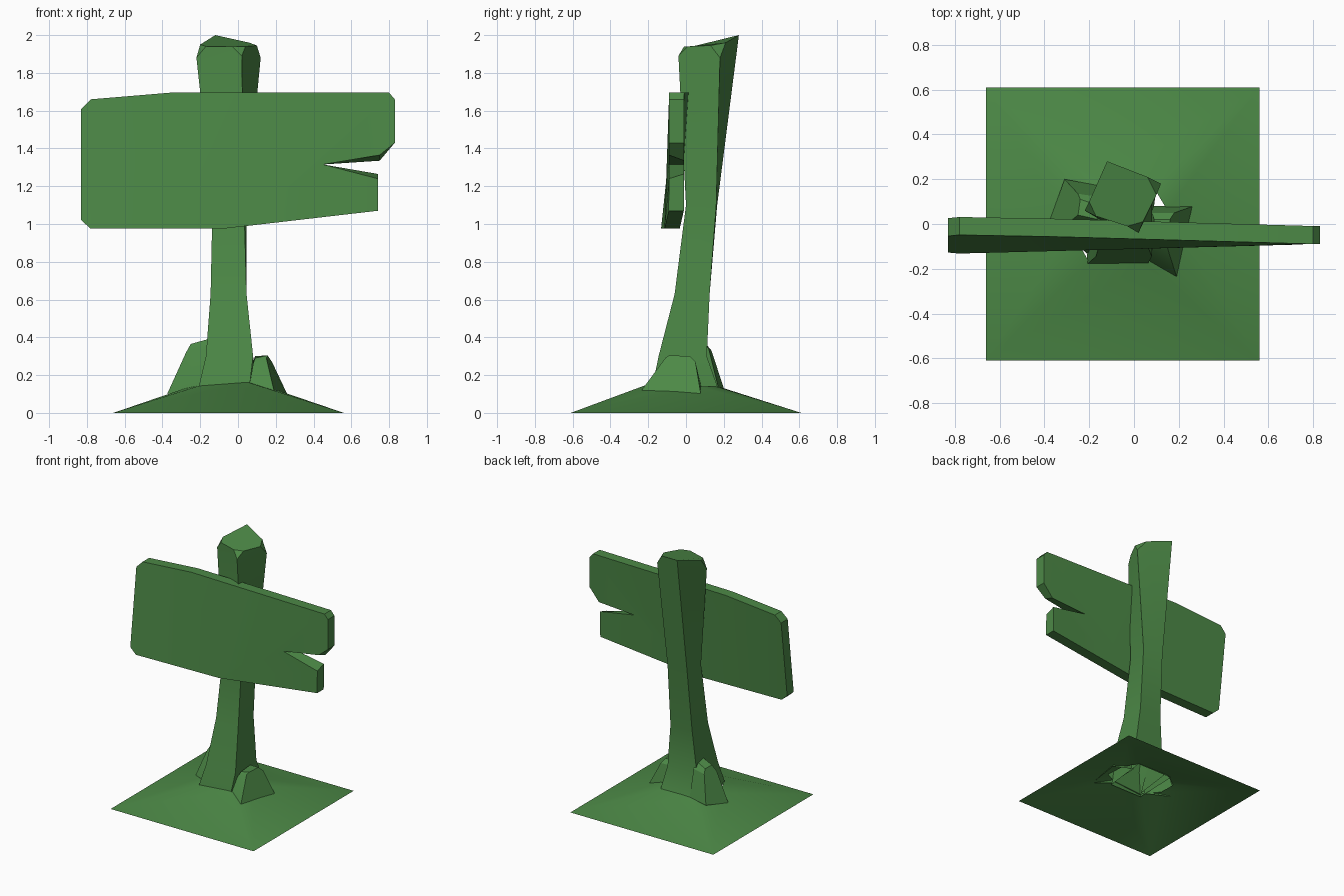
import bpy
import bmesh

default_cube = bpy.data.objects.get("Cube")
if default_cube:
    bpy.data.objects.remove(default_cube, do_unlink=True)

# One green for the whole model
green = bpy.data.materials.new("leaf_green")
green.use_nodes = True
colour = (0.073, 0.25, 0.062, 1)
green.diffuse_color = colour
for node in green.node_tree.nodes:
    if node.type == "BSDF_PRINCIPLED":
        node.inputs["Base Color"].default_value = colour


def finish(name, bm, recalc=True):
    """Turn a bmesh into a shaded, coloured object."""
    if recalc:
        bmesh.ops.recalc_face_normals(bm, faces=bm.faces[:])
    mesh = bpy.data.meshes.new(name)
    bm.to_mesh(mesh)
    bm.free()
    mesh.materials.append(green)
    obj = bpy.data.objects.new(name, mesh)
    bpy.context.collection.objects.link(obj)
    bpy.ops.object.select_all(action="DESELECT")
    obj.select_set(True)
    bpy.context.view_layer.objects.active = obj
    bpy.ops.object.shade_smooth_by_angle(angle=0.45)
    return obj


def add_points(bm, points):
    return [bm.verts.new(point) for point in points]


def bridge(bm, first, second, closed=True):
    """Join two equally long rows of vertices with quads."""
    count = len(first)
    for i in range(count if closed else count - 1):
        j = (i + 1) % count
        bm.faces.new((first[i], first[j], second[j], second[i]))


def make_ground():
    """Square mound sheet, open in the middle where the post stands."""
    bm = bmesh.new()
    corners = add_points(bm, [(-.66, -.61, 0), (.56, -.61, 0), (.56, .61, 0), (-.66, .61, 0)])
    ring = add_points(bm, [
        (-.2, -.17, .145), (.05, -.17, .163), (.17, -.08, .13), (.15, .06, .14),
        (.09, .16, .14), (-.17, .17, .14), (-.28, .1, .13), (-.28, -.03, .13)])
    for i in range(4):
        j = (i + 1) % 4
        bm.faces.new((corners[i], corners[j], ring[2 * i + 1], ring[2 * i]))
        bm.faces.new((corners[j], ring[2 * j], ring[2 * i + 1]))
    obj = finish("ground_mound", bm, recalc=False)
    obj.data.shade_smooth()


def make_post():
    """Leaning, twisting four-sided post with clipped corners at the top."""
    bm = bmesh.new()
    sections = [
        (.13, [(-.21, -.18), (.06, -.18), (.1, .17), (-.2, .17)]),
        (.3, [(-.17, -.145), (.08, -.145), (.08, .11), (-.17, .11)]),
        (.63, [(-.145, -.06), (.045, -.06), (.045, .125), (-.14, .125)]),
        (1.1, [(-.135, .01), (.032, 0), (.045, .16), (-.125, .165)]),
    ]
    rows = [add_points(bm, [(x, y, z) for x, y in outline]) for z, outline in sections]
    for lower, upper in zip(rows, rows[1:]):
        bridge(bm, lower, upper)

    # Three clipped corners: the vertex below and the two cap vertices above it
    tips = add_points(bm, [(-.22, .06, 1.88), (.02, -.04, 1.89), (.12, .18, 1.88)])
    clips = [add_points(bm, pair) for pair in (
        [(-.2, .1, 1.95), (-.17, .035, 1.94)],
        [(-.03, -.01, 1.94), (.04, .01, 1.94)],
        [(.1, .13, 1.945), (.06, .21, 1.96)])]
    peak = bm.verts.new((-.12, .28, 2))
    for tip, (before, after) in zip(tips, clips):
        bm.faces.new((tip, after, before))
    a, b, c, d = rows[-1]
    bm.faces.new((a, b, tips[0 + 1], clips[1][0], clips[0][1], tips[0]))
    bm.faces.new((b, c, tips[2], clips[2][0], clips[1][1], tips[1]))
    bm.faces.new((c, d, peak, clips[2][1], tips[2]))
    bm.faces.new((d, a, tips[0], clips[0][0], peak))
    bm.faces.new([vert for pair in clips for vert in pair] + [peak])
    finish("leaning_post", bm)


def make_board():
    """Notched plank, twisted more and more toward its plain end."""
    outline = [
        (-.08, .975), (-.78, .975), (-.83, 1.02), (-.83, 1.61), (-.78, 1.66),
        (-.36, 1.695), (.8, 1.695), (.83, 1.66), (.83, 1.43), (.75, 1.365),
        (.45, 1.315), (.74, 1.24), (.74, 1.07)]
    # The split is cut at a slant, so its back edges sit a little off the front ones
    back_shift = {9: -.03, 11: .025}
    bm = bmesh.new()

    def front_y(x, z):
        return -.09 + .125 * (z - 1.32) * (.83 - x) / 1.66

    front = add_points(bm, [(x, front_y(x, z), z) for x, z in outline])
    back = add_points(bm, [
        (x, front_y(x, z) + .08, z + back_shift.get(i, 0))
        for i, (x, z) in enumerate(outline)])
    bridge(bm, front, back)
    # Split each side through the notch so the twist bends cleanly
    for side in (front, back):
        bm.faces.new(side[5:11] + [side[0]])
        bm.faces.new([side[0]] + side[1:6])
        bm.faces.new([side[0]] + side[10:])
    finish("sign_board", bm)


def make_root(name, outer, inner):
    """Chunky wedge beside the post: an outer face and a band back to the post."""
    bm = bmesh.new()
    outer_row = add_points(bm, outer)
    inner_row = add_points(bm, inner)
    bridge(bm, outer_row, inner_row, closed=False)
    bm.faces.new(outer_row)
    bm.faces.new(inner_row)
    finish(name, bm)


make_ground()
make_post()
make_board()
make_root(
    "left_root",
    [(.19, -.235, .12), (.15, -.11, .29), (.16, -.09, .305),
     (.16, .02, .3), (.18, .05, .27), (.265, .08, .09)],
    [(.06, -.17, .14), (.08, -.12, .26), (.09, -.09, .29),
     (.09, .02, .3), (.08, .05, .27), (.07, .08, .14)])
make_root(
    "right_root",
    [(-.375, .02, .1), (-.275, .02, .32), (-.25, .04, .365),
     (-.24, .11, .36), (-.25, .135, .33), (-.31, .2, .13)],
    [(-.19, -.15, .14), (-.16, -.02, .34), (-.16, .02, .39),
     (-.15, .08, .38), (-.15, .12, .34), (-.15, .17, .14)])
